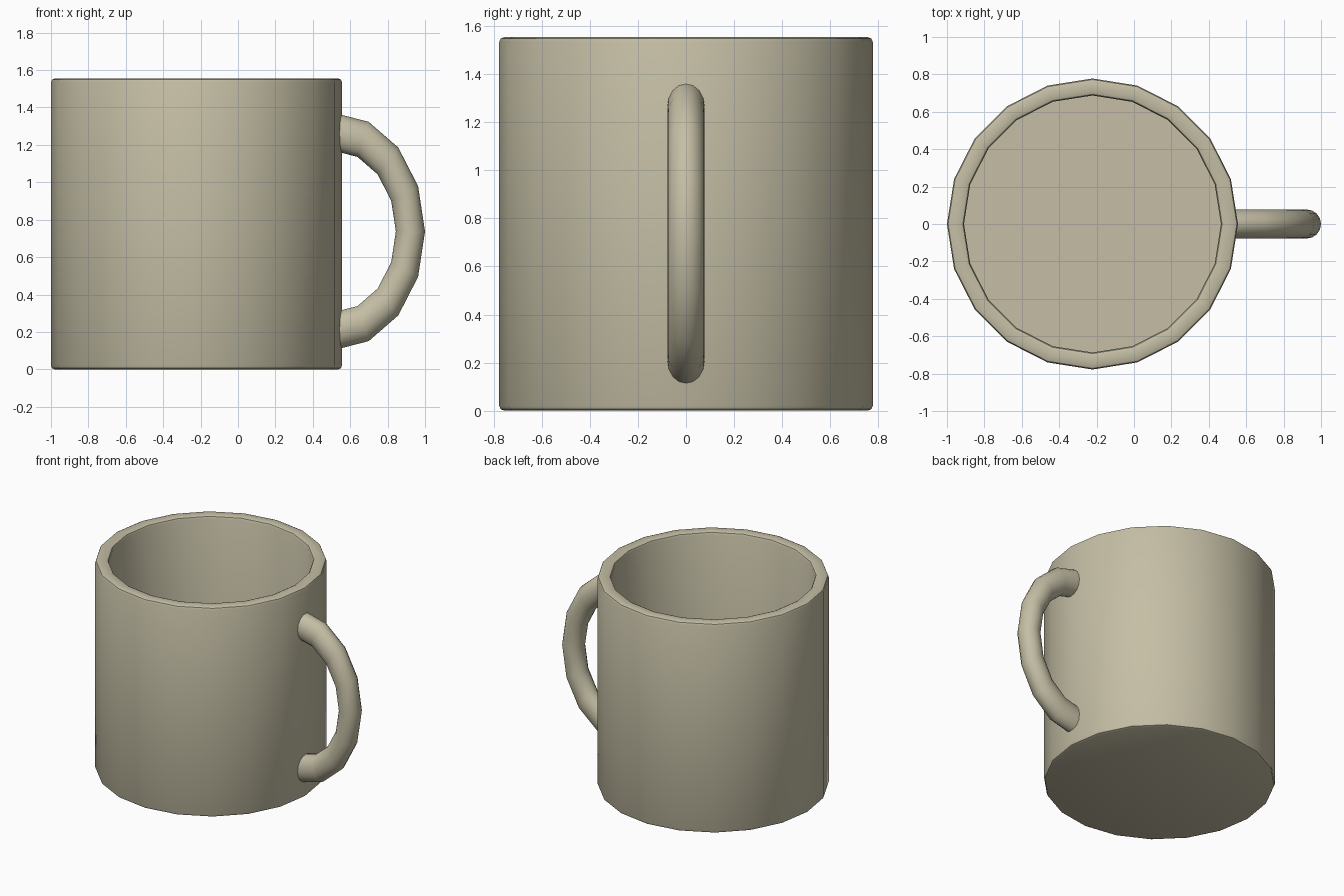
import bpy, bmesh
from math import sin, cos, pi, radians

if "Cube" in bpy.data.objects:
    bpy.data.objects.remove(bpy.data.objects["Cube"])

CUP_X, R, H, INNER, FLOOR = -0.222, 0.778, 1.555, 0.687, 0.15
SIDES, B = 20, 0.02

clay = bpy.data.materials.new("clay")
clay.diffuse_color = (0.555, 0.515, 0.375, 1)
clay.use_nodes = True
clay.node_tree.nodes["Principled BSDF"].inputs["Base Color"].default_value = clay.diffuse_color


def finish(name, bm, angle):
    bmesh.ops.recalc_face_normals(bm, faces=bm.faces)
    me = bpy.data.meshes.new(name)
    bm.to_mesh(me)
    bm.free()
    me.materials.append(clay)
    ob = bpy.data.objects.new(name, me)
    bpy.context.collection.objects.link(ob)
    bpy.ops.object.select_all(action='DESELECT')
    ob.select_set(True)
    bpy.context.view_layer.objects.active = ob
    bpy.ops.object.shade_smooth_by_angle(angle=radians(angle))
    return ob


def skin(bm, rings):
    # join successive rings of vertices, cap both ends
    for a, b in zip(rings, rings[1:]):
        n = len(a)
        for i in range(n):
            j = (i + 1) % n
            bm.faces.new((a[i], a[j], b[j], b[i]))
    bm.faces.new(rings[0])
    bm.faces.new(rings[-1])


def corner(r, z, a0, a1):
    # rounded corner of the wall profile
    angles = [radians(a0 + (a1 - a0) * t / 2) for t in range(3)]
    return [(r + B * cos(a), z + B * sin(a)) for a in angles]


# Cup: wall profile from the base, over the rim, down to the inner floor
profile = (corner(R - B, B, -90, 0) + corner(R - B, H - B, 0, 90)
           + corner(INNER + B, H - B, 90, 180) + [(INNER, FLOOR)])
bm = bmesh.new()
skin(bm, [[bm.verts.new((CUP_X + r * cos(2 * pi * i / SIDES),
                         r * sin(2 * pi * i / SIDES), z))
           for i in range(SIDES)] for r, z in profile])
finish("cup", bm, 35)

# Handle: half of a vertically stretched ring, its ends sunk in the wall
CX, CZ, MAJOR, MINOR, STRETCH, SEG = 0.512, 0.737, 0.410, 0.078, 1.30, 16
bm = bmesh.new()
rings = []
for k in range(9):
    a = -pi / 2 + k * pi / 8
    ring = []
    for i in range(SEG):
        t = 2 * pi * i / SEG
        d = MAJOR + MINOR * cos(t)
        ring.append(bm.verts.new((CX + d * cos(a), MINOR * sin(t),
                                  CZ + d * sin(a) * STRETCH)))
    rings.append(ring)
skin(bm, rings)
finish("handle", bm, 40)
